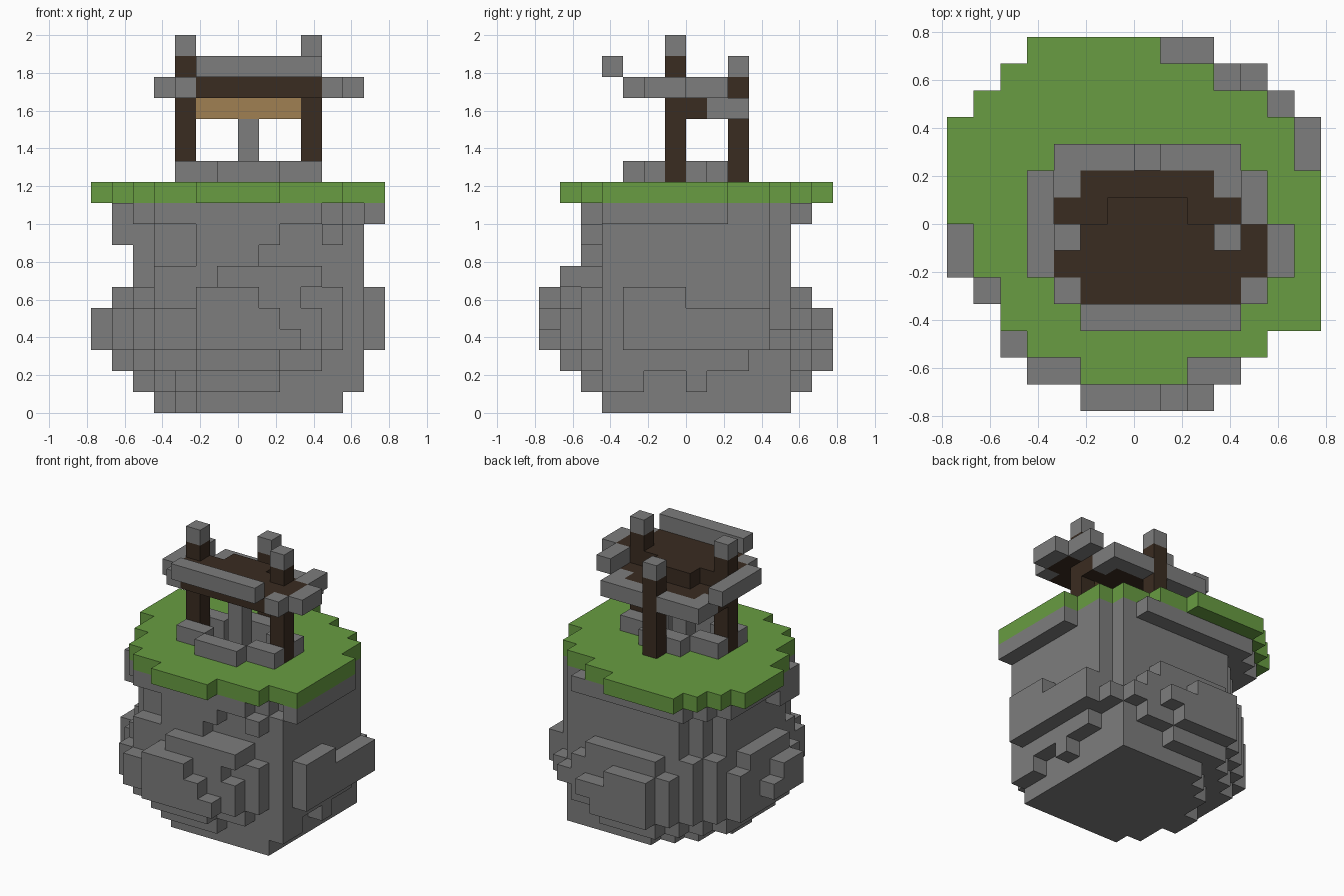
import bpy
import bmesh
import math
from mathutils import Vector

cube = bpy.data.objects.get("Cube")
if cube:
    bpy.data.objects.remove(cube)

UNIT = 1 / 9  # edge of one block


def material(name, rgb):
    mat = bpy.data.materials.new(name)
    mat.use_nodes = True
    color = (*rgb, 1)
    mat.diffuse_color = color
    mat.node_tree.nodes["Principled BSDF"].inputs["Base Color"].default_value = color
    return mat


STONE = material("stone grey", (.205, .205, .205))
GRASS = material("grass green", (.138, .335, .054))
WOOD = material("dark wood", (.042, .025, .015))
PLANK = material("light plank", (.35, .215, .085))


def box(x0, x1, y0, y1, z0, z1):
    return {(x, y, z) for x in range(x0, x1) for y in range(y0, y1) for z in range(z0, z1)}


def disc(x0, x1, y0, y1, z, power):
    """One rounded layer of blocks filling the given bounds."""
    def inside(x, y):
        u = abs(2 * x + 1 - x0 - x1) / (x1 - x0)
        v = abs(2 * y + 1 - y0 - y1) / (y1 - y0)
        return u ** power + v ** power <= 1.01
    return {c for c in box(x0, x1, y0, y1, z, z + 1) if inside(c[0], c[1])}


def rows(table, z0, z1):
    """Blocks from rows given as front/back and left/right limits."""
    return set().union(*(box(x0, x1, y0, y1, z0, z1) for y0, y1, x0, x1 in table))


def blocks(name, cells, mat):
    """Mesh the outer skin of a set of blocks and merge flat areas."""
    bm = bmesh.new()
    corners = {}

    def corner(p):
        key = tuple(p)
        if key not in corners:
            corners[key] = bm.verts.new(Vector(key) * UNIT)
        return corners[key]

    for cell in sorted(cells):
        for axis in range(3):
            for side in (0, 1):
                neighbour = list(cell)
                neighbour[axis] += 2 * side - 1
                if tuple(neighbour) in cells:
                    continue
                b, c = (axis + 1) % 3, (axis + 2) % 3
                ring = []
                for s, t in ((0, 0), (1, 0), (1, 1), (0, 1)):
                    p = list(cell)
                    p[axis] += side
                    p[b] += s
                    p[c] += t
                    ring.append(corner(p))
                bm.faces.new(ring if side else ring[::-1])
    bmesh.ops.dissolve_limit(bm, angle_limit=math.radians(1), verts=bm.verts[:],
                             edges=bm.edges[:], delimit={'NORMAL'})
    mesh = bpy.data.meshes.new(name)
    bm.to_mesh(mesh)
    bm.free()
    mesh.materials.append(mat)
    obj = bpy.data.objects.new(name, mesh)
    bpy.context.collection.objects.link(obj)


# Base slab, rounded on one side, and the layers growing out of it
rock = rows(((4, 5, -1, 5), (3, 4, -2, 5), (1, 3, -3, 5), (-1, 1, -4, 5),
             (-3, -1, -3, 5), (-4, -3, -2, 5)), 0, 3)
rock |= disc(-5, 5, -5, 6, 1, 2) | disc(-6, 6, -6, 7, 2, 2)
rock |= box(5, 6, -4, -2, 1, 3) | box(5, 6, 0, 1, 1, 3) | box(5, 6, -2, 3, 2, 3)
# Bulge
rock |= disc(-7, 7, -7, 7, 3, 2.15) - box(-4, -2, 6, 7, 3, 4)
rock |= disc(-7, 7, -7, 7, 4, 2) - box(-7, -6, 0, 7, 4, 5) - box(1, 7, 6, 7, 4, 5)
rock -= box(2, 4, -7, -6, 4, 5)
rock |= disc(-6, 7, -6, 6, 5, 2) - box(6, 7, 0, 7, 5, 6)
rock |= box(-2, 1, -7, -6, 5, 6)
rock |= box(-1, 4, -6, -4, 6, 7) | box(-4, 4, -5, -4, 6, 7)
rock |= box(6, 7, -3, 4, 3, 5) | box(6, 7, -3, 0, 5, 6)
# Upright neck with two small knobs
rock |= box(-4, 6, -4, 4, 3, 9) | box(-5, -4, -3, 3, 3, 9)
rock |= box(-2, 1, -5, -4, 7, 9) | box(1, 2, -5, -4, 8, 9) | box(-3, 5, 4, 5, 3, 9)
rock |= box(-6, -5, -3, -1, 8, 9) | box(4, 5, -5, -4, 8, 9)
# Trim the bulge to one common outline
outline = rows(((6, 7, -2, 3), (5, 6, -3, 5), (4, 5, -4, 6), (3, 4, -5, 7),
                (1, 3, -6, 7), (-2, 1, -7, 7), (-3, -2, -6, 7), (-4, -3, -5, 7),
                (-5, -4, -5, 5), (-6, -5, -4, 4), (-7, -6, -2, 3)), 0, 9)
# Shelf below the turf
shelf = disc(-6, 6, -5, 6, 9, 3) | box(6, 7, -4, 2, 9, 10)
blocks("rock_body", (rock & outline) | shelf, STONE)

# Well wall with an eight-sided opening
hole = box(-1, 2, -2, 1, 10, 12) | box(-2, 3, -1, 0, 10, 12)
wall = box(-3, 4, -2, 1, 10, 12) | box(-1, 2, -3, 2, 10, 12)
posts = box(-3, -2, -1, 0, 11, 17) | box(3, 4, -1, 0, 11, 17) | box(0, 1, 2, 3, 11, 16)
blocks("well_wall", wall - hole - posts, STONE)

# Turf
turf = rows(((6, 7, -4, 1), (5, 6, -5, 3), (4, 5, -6, 5), (2, 4, -7, 6),
             (0, 2, -7, 7), (-2, 0, -6, 7), (-4, -2, -5, 7),
             (-5, -4, -4, 5), (-6, -5, -2, 2)), 10, 11)
blocks("turf", turf - wall, GRASS)

# Posts and their caps
blocks("posts", posts, WOOD)
caps = box(-3, -2, -1, 0, 17, 18) | box(3, 4, -1, 0, 17, 18) | box(0, 1, 2, 3, 16, 17)
blocks("post_caps", caps, STONE)

# Stepped roof
roof = box(-2, 4, -3, -2, 15, 16) | box(-3, 5, -2, 0, 15, 16) | box(-1, 2, 0, 1, 15, 16)
roof |= box(-3, 4, 0, 1, 14, 15) | box(-2, 3, 1, 2, 14, 15)
blocks("roof", roof - posts, WOOD)

# Stone trim around the roof
trim = box(-2, 4, -4, -3, 16, 17)
trim |= box(-3, -2, -3, -2, 15, 16) | box(4, 5, -3, -2, 15, 16)
trim |= box(-4, -3, -2, 2, 15, 16) | box(5, 6, -2, 0, 15, 16) | box(4, 5, 0, 2, 15, 16)
trim |= box(-3, -2, 1, 2, 14, 15) | box(3, 4, 1, 2, 14, 15) | box(-3, 4, 2, 3, 14, 15)
blocks("roof_trim", trim - posts, STONE)

# Winding axle between the posts, with the rope hanging into the well
blocks("axle", box(-2, 3, -1, 0, 14, 15), PLANK)
blocks("well_rope", box(0, 1, -1, 0, 10, 14), STONE)
